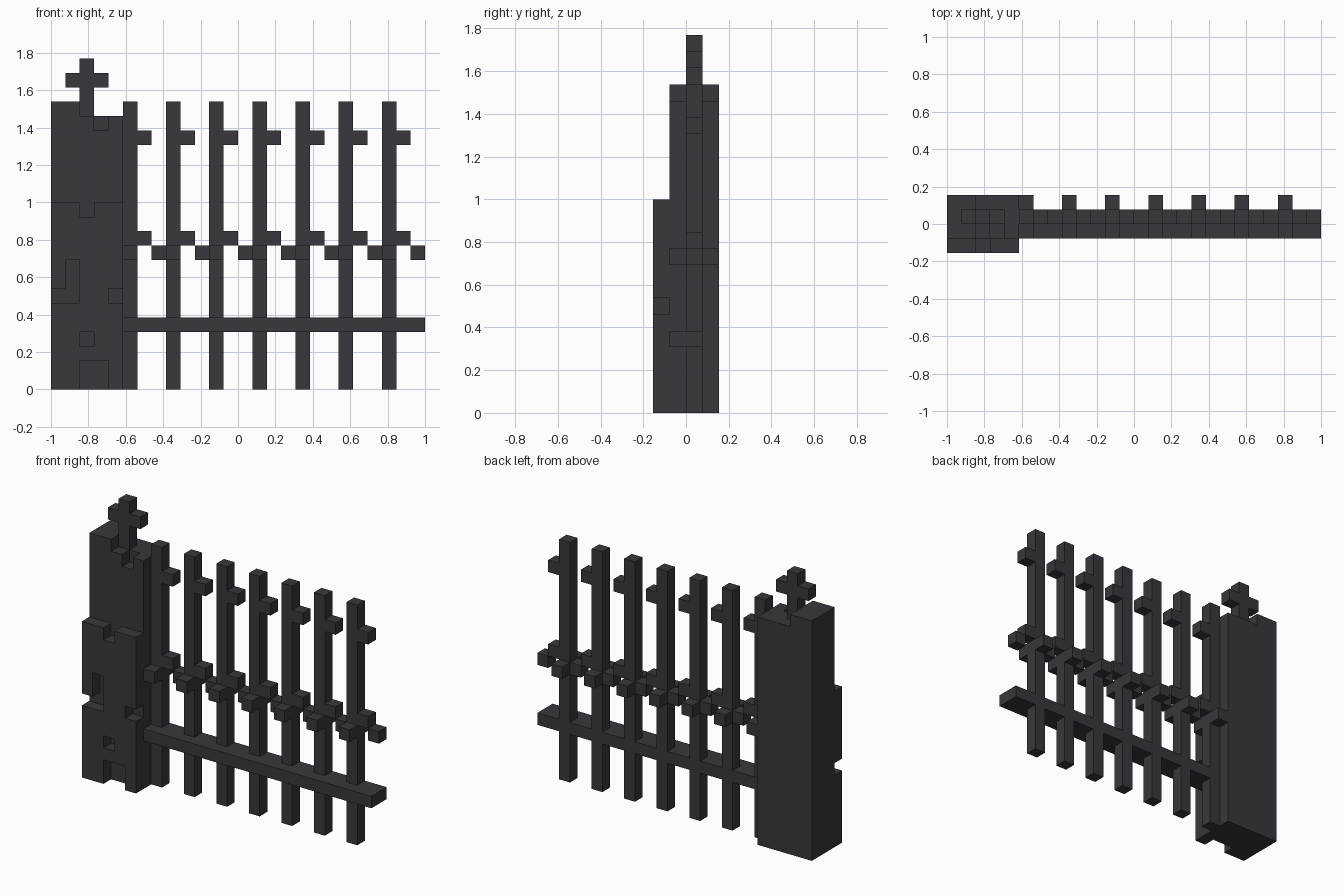
import bpy, bmesh
from mathutils import Matrix, Vector

cube = bpy.data.objects.get("Cube")
if cube:
    bpy.data.objects.remove(cube, do_unlink=True)

U = 2 / 26                      # block size
ORIGIN = Vector((-13, -2, 0))   # block grid corner

iron = bpy.data.materials.new("dark_iron")
iron.use_nodes = True
iron.diffuse_color = (0.040, 0.038, 0.045, 1)
bsdf = next(n for n in iron.node_tree.nodes if n.type == 'BSDF_PRINCIPLED')
bsdf.inputs["Base Color"].default_value = (0.040, 0.038, 0.045, 1)
bsdf.inputs["Roughness"].default_value = 0.8


def blocks(name, *boxes):
    """One object made of boxes, each (low corner, high corner) in block units."""
    bm = bmesh.new()
    for lo, hi in boxes:
        lo, hi = Vector(lo), Vector(hi)
        centre = ((lo + hi) / 2 + ORIGIN) * U
        size = (hi - lo) * U
        bmesh.ops.create_cube(bm, size=1, matrix=Matrix.Translation(centre) @ Matrix.Diagonal((*size, 1)))
    mesh = bpy.data.meshes.new(name)
    bm.to_mesh(mesh)
    bm.free()
    mesh.materials.append(iron)
    obj = bpy.data.objects.new(name, mesh)
    bpy.context.collection.objects.link(obj)
    return obj


def carve(obj, *boxes):
    """Cut boxes out of an object."""
    for box in boxes:
        cutter = blocks("cutter", box)
        cutter.hide_render = True
        mod = obj.modifiers.new("notch", 'BOOLEAN')
        mod.operation = 'DIFFERENCE'
        mod.solver = 'EXACT'
        mod.object = cutter
        bpy.context.view_layer.objects.active = obj
        bpy.ops.object.modifier_apply(modifier=mod.name)
        bpy.data.objects.remove(cutter, do_unlink=True)


# Stone pillar with a broken top
pillar = blocks("pillar", ((0, 1, 0), (5, 4, 20)))
carve(pillar,
      ((2, 0, 19), (6, 5, 21)),
      ((3, 0, 18), (4, 2, 19.5)))

# Weathered facing on the lower front: notches as (x0, x1, z0, z1)
facing = blocks("pillar_facing", ((0, 0, 0), (5, 1, 13)))
notches = [(2, 3, 12, 14), (-1, 2, 6, 7), (1, 2, 6.5, 9),
           (4, 6, 6, 7), (2, 3, 3, 4), (2, 4, -1, 2)]
carve(facing, *[((x0, -1, z0), (x1, 2, z1)) for x0, x1, z0, z1 in notches])

# Cross on the pillar
blocks("cross",
       ((2, 2, 19), (3, 3, 23)),
       ((1, 2, 21), (2, 3, 22)),
       ((3, 2, 21), (4, 3, 22)))

# Lower rail
blocks("lower_rail", ((5, 1, 4), (26, 3, 5)))

# Fence bars with side knobs and a twisted middle band
for i, x in enumerate(range(5, 26, 3), 1):
    blocks(f"bar_{i}", ((x, 2, 0), (x + 1, 3, 20)))
    blocks(f"bar_knobs_{i}",
           ((x + 1, 2, 17), (x + 2, 3, 18)),
           ((x + 1, 2, 10), (x + 2, 3, 11)))
    blocks(f"middle_band_{i}",
           ((x + 2, 2, 9), (x + 3, 3, 10)),
           ((x, 1, 9), (x + 1, 2, 10)),
           ((x, 3, 9), (x + 1, 4, 10)))
